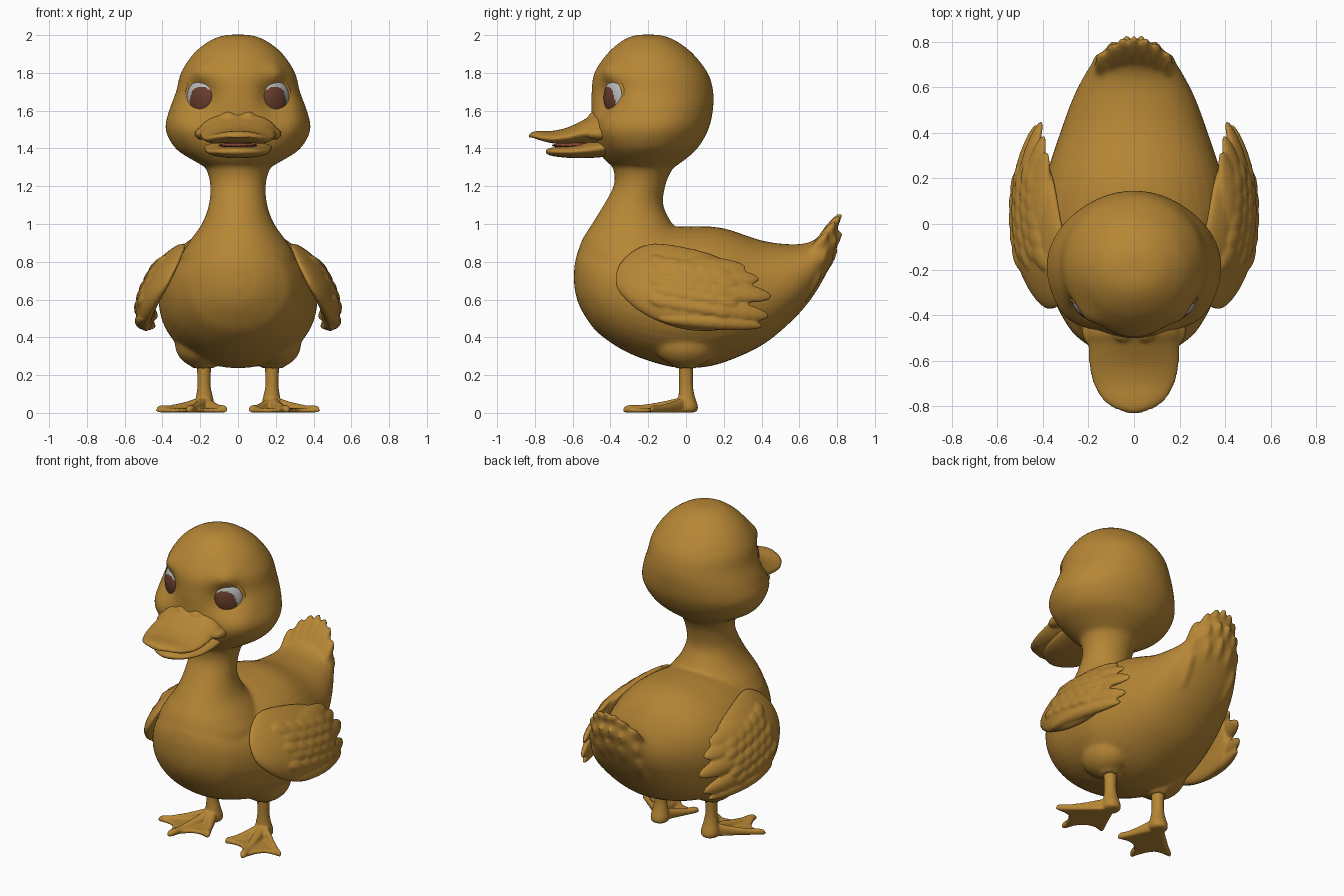
import bpy, bmesh, math
from mathutils import Vector, Matrix

if "Cube" in bpy.data.objects:
    bpy.data.objects.remove(bpy.data.objects["Cube"])


def material(name, rgb):
    m = bpy.data.materials.new(name)
    m.use_nodes = True
    m.diffuse_color = (*rgb, 1)
    m.node_tree.nodes["Principled BSDF"].inputs["Base Color"].default_value = (*rgb, 1)
    return m


GOLD = material("golden yellow", (0.47, 0.24, 0.036))
WHITE = material("eye white", (0.47, 0.47, 0.48))
BROWN = material("iris brown", (0.14, 0.048, 0.024))
RED = material("mouth red", (0.28, 0.07, 0.04))
DARK = material("nostril brown", (0.1, 0.045, 0.012))


def finish(bm, name, mats=(GOLD,), mirror=False, fuse=0, relax=4):
    """Turn a bmesh into a smooth object, optionally fused into one skin and mirrored."""
    bmesh.ops.recalc_face_normals(bm, faces=bm.faces)
    for f in bm.faces:
        f.smooth = True
    me = bpy.data.meshes.new(name)
    bm.to_mesh(me)
    bm.free()
    for m in mats:
        me.materials.append(m)
    ob = bpy.data.objects.new(name, me)
    bpy.context.collection.objects.link(ob)
    if fuse:
        mod = ob.modifiers.new("Fuse", 'REMESH')
        mod.mode, mod.voxel_size, mod.use_smooth_shade = 'VOXEL', fuse, True
        mod = ob.modifiers.new("Relax", 'SMOOTH')
        mod.factor, mod.iterations = 0.5, relax
    if mirror:
        ob.modifiers.new("Mirror", 'MIRROR').use_mirror_merge = False


def spline(rows, closed=False, steps=6):
    """Catmull-Rom interpolation through tuples."""
    n, out = len(rows), []
    pick = lambda i: rows[i % n] if closed else rows[min(max(i, 0), n - 1)]
    for i in range(n if closed else n - 1):
        for k in range(steps):
            t = k / steps
            out.append(tuple(
                0.5 * (2 * b + (c - a) * t + (2 * a - 5 * b + 4 * c - d) * t * t
                       + (3 * b - a - 3 * c + d) * t ** 3)
                for a, b, c, d in zip(pick(i - 1), pick(i), pick(i + 1), pick(i + 2))))
    return out if closed else out + [rows[-1]]


def bridge(bm, rings):
    for r, s in zip(rings, rings[1:]):
        for i in range(len(r)):
            j = (i + 1) % len(r)
            bm.faces.new((r[i], r[j], s[j], s[i]))
    bm.faces.new(rings[0])
    bm.faces.new(rings[-1])


def loft(bm, axis, rows, seg=40, power=1.0):
    """Rows are (place on axis, centre x, other centre, radius x, other radius)."""
    rings = []
    for t, cx, co, rx, ro in spline(rows):
        ring = []
        for i in range(seg):
            a = math.tau * i / seg
            x = cx + rx * math.cos(a)
            o = co + ro * math.copysign(abs(math.sin(a)) ** power, math.sin(a))
            ring.append(bm.verts.new((x, o, t) if axis == 'z' else (x, t, o)))
        rings.append(ring)
    bridge(bm, rings)
    return [v for r in rings for v in r]


def ellipsoid(bm, centre, radii, rot=Matrix.Identity(3), seg=20):
    mat = Matrix.Translation(centre) @ rot.to_4x4() @ Matrix.Diagonal((*radii, 1))
    return bmesh.ops.create_uvsphere(bm, u_segments=seg, v_segments=seg * 2 // 3,
                                     radius=1, matrix=mat)["verts"]


# Body, neck and head fused into one skin
bm = bmesh.new()
loft(bm, 'y', [(-.592, 0, .72, .04, .05), (-.57, 0, .72, .13, .14), (-.52, 0, .70, .22, .21),
               (-.45, 0, .67, .29, .26), (-.3, 0, .635, .365, .32), (-.1, 0, .615, .41, .367),
               (.05, 0, .613, .42, .375), (.2, 0, .622, .39, .355), (.4, 0, .635, .325, .278),
               (.55, 0, .685, .27, .208), (.65, 0, .745, .22, .158), (.72, 0, .82, .175, .125),
               (.77, 0, .9, .125, .1), (.8, 0, .95, .06, .06)], power=0.92)
loft(bm, 'z', [(.6, 0, -.26, .32, .3), (.8, 0, -.275, .31, .3), (.9, 0, -.275, .262, .282),
               (1.0, 0, -.285, .192, .213), (1.1, 0, -.278, .155, .158),
               (1.2, 0, -.247, .147, .137), (1.28, 0, -.23, .164, .152),
               (1.36, 0, -.22, .21, .2)])
head = loft(bm, 'z', [(1.29, 0, -.22, .15, .14), (1.33, 0, -.22, .225, .2),
                      (1.4, 0, -.205, .33, .265), (1.5, 0, -.19, .383, .308),
                      (1.6, 0, -.18, .365, .322), (1.7, 0, -.178, .328, .322),
                      (1.8, 0, -.185, .302, .3), (1.9, 0, -.19, .237, .228),
                      (1.96, 0, -.195, .165, .157), (1.99, 0, -.198, .105, .1),
                      (2.002, 0, -.2, .05, .05)], seg=64)
for v in head:  # eye sockets, cheeks and brows
    side = math.copysign(1, v.co.x)
    near = lambda x, y, z, r: math.exp(-((v.co - Vector((x * side, y, z))).length / r) ** 2)
    dent, cheek, brow = near(.2, -.42, 1.67, .1), near(.27, -.38, 1.51, .1), near(.2, -.4, 1.8, .06)
    v.co += Vector((-.45 * side, .9, 0)) * (.055 * dent - .026 * brow)
    v.co += Vector((.4 * side, -.9, 0)) * .025 * cheek
for s in (1, -1):  # thighs with a ruffle of down above each leg
    ellipsoid(bm, (.2 * s, 0, .365), (.135, .17, .125))
    for i in range(8):
        a = math.tau * i / 8
        ellipsoid(bm, ((.183 + .046 * math.cos(a)) * s, .046 * math.sin(a), .258),
                  (.02, .02, .028), seg=12)
# Tail feathers in three overlapping rows
for tip_y, tip_z, spread, count in [(.825, 1.06, .15, 7), (.83, .97, .16, 6), (.8, .87, .16, 5)]:
    for i in range(count):
        x = spread * (2 * i / (count - 1) - 1)
        tip = Vector((x, tip_y - 3.2 * x * x, tip_z - 4.5 * x * x))
        base = Vector((x * .85, tip.y - .15, tip.z - .21))
        rot = (tip - base).to_track_quat('Y', 'Z').to_matrix()
        ellipsoid(bm, (tip + base) / 2, (.032, (tip - base).length / 2, .03), rot)
finish(bm, "body", fuse=.0125, relax=6)

# Upper bill with an arched lip, a soft bridge and the puffed corners of the smile
bm = bmesh.new()
lip = loft(bm, 'y', [(-.38, 0, 1.5, .19, .085), (-.47, 0, 1.5, .205, .092),
                     (-.53, 0, 1.484, .2, .074), (-.62, 0, 1.462, .198, .052),
                     (-.7, 0, 1.452, .18, .042), (-.77, 0, 1.457, .14, .036),
                     (-.81, 0, 1.462, .088, .027), (-.832, 0, 1.464, .025, .012)], power=1.25)
for v in lip:
    if v.co.z < 1.45:
        v.co.z += .022 * max(0, 1 - (v.co.x / .13) ** 2)
for s in (1, -1):
    ellipsoid(bm, (.19 * s, -.455, 1.478), (.04, .08, .032))
    ellipsoid(bm, (.05 * s, -.455, 1.563), (.052, .065, .04))
finish(bm, "upper_bill", fuse=.009, relax=6)

# Lower bill, tongue and nostrils
bm = bmesh.new()
loft(bm, 'y', [(-.38, 0, 1.41, .18, .05), (-.5, 0, 1.393, .175, .043), (-.6, 0, 1.383, .158, .034),
               (-.69, 0, 1.382, .11, .025), (-.73, 0, 1.383, .05, .016),
               (-.742, 0, 1.383, .01, .005)])
finish(bm, "lower_bill")
bm = bmesh.new()
ellipsoid(bm, (0, -.58, 1.416), (.1, .13, .016))
finish(bm, "tongue", (RED,))
bm = bmesh.new()
ellipsoid(bm, (.053, -.55, 1.533), (.011, .012, .009))
finish(bm, "nostrils", (DARK,), mirror=True)

# Eyes: the iris sits low and towards the bill
turn = Matrix.Rotation(math.radians(35), 3, 'Z')
eye_spot = Vector((.194, -.373, 1.668))
bm = bmesh.new()
ellipsoid(bm, eye_spot, (.088, .046, .098), turn, 60)
for f in bm.faces:
    p = turn.transposed() @ (f.calc_center_median() - eye_spot)
    f.material_index = int(((p.x + .022) / .07) ** 2 + ((p.z + .02) / .08) ** 2 < 1)
finish(bm, "eyes", (WHITE, BROWN), mirror=True)

# Eyelid rims, set back into the sockets
bm = bmesh.new()
rings = []
for i in range(40):
    a = math.tau * i / 40
    out = Vector((math.cos(a) * .086, 0, math.sin(a) * .096))
    rings.append([bm.verts.new(eye_spot + turn @ (
        out * (1.05 + .14 * math.cos(b)) + Vector((0, .018 * math.sin(b) - .002, 0))))
        for b in [math.tau * k / 10 for k in range(10)]])
for r, s in zip(rings, rings[1:] + rings[:1]):
    for k in range(10):
        bm.faces.new((r[k], r[k - 1], s[k - 1], s[k]))
finish(bm, "eyelids", mirror=True)


# Wings: a padded shape and feathers draped over one curved surface
def wing_x(y, z):
    return .545 - 1.2 * (z - .5) ** 2 - .5 * (y - .02) ** 2


def feather(bm, base, tip, width, thick, lift):
    base, tip = Vector(base), Vector(tip)
    mid, half = (base + tip) / 2, (tip - base) / 2
    perp = half.orthogonal().normalized()
    for v in ellipsoid(bm, (0, 0, 0), (1, 1, 1), seg=18):
        p = mid + half * v.co.z + perp * width * v.co.y
        v.co = (wing_x(*p) + lift + thick * v.co.x, *p)


bm = bmesh.new()
outline = spline([(-.375, .7), (-.335, .81), (-.2, .893), (0, .875), (.2, .81), (.3, .7),
                  (.3, .54), (.2, .445), (0, .44), (-.2, .51), (-.33, .61)], True, 5)
rings = []
for k in range(1, 32):
    a = math.pi * k / 32
    rings.append([])
    for y, z in outline:
        t = math.sin(a) ** .7
        y, z = -.03 + (y + .03) * t, .66 + (z - .66) * t
        rings[-1].append(bm.verts.new((wing_x(y, z) - .05 + .052 * math.cos(a), y, z)))
bridge(bm, rings)
for base, tip, width in [((-.1, .79), (.32, .765), .05), ((-.05, .75), (.39, .705), .05),
                         ((-.05, .68), (.455, .615), .057), ((-.06, .59), (.44, .51), .055),
                         ((-.15, .5), (.41, .46), .038)]:
    feather(bm, base, tip, width, .032, -.028)
for i in range(5):  # small covering feathers
    for j in range(5):
        y, z = -.13 + .08 * i + .035 * (j % 2), .8 - .052 * j - .014 * i
        feather(bm, (y - .07, z + .02), (y + .045, z - .015), .03, .016, -.005)
finish(bm, "wings", mirror=True, fuse=.008, relax=4)

# Legs and webbed feet in one skin
bm = bmesh.new()
loft(bm, 'z', [(.32, .18, 0, .06, .06), (.25, .18, 0, .04, .04), (.15, .18, 0, .035, .037),
               (.09, .178, .003, .044, .043), (.04, .178, .008, .054, .054),
               (.012, .178, .008, .05, .052), (.002, .178, .008, .03, .03)], seg=24)
toes = [(.07, -.22), (.26, -.333), (.425, -.19)]
for tx, ty in toes:
    at = lambda t: (ty * t, .18 + (tx - .18) * t)
    loft(bm, 'y', [(*at(0), .045, .038, .045), (*at(.35), .032, .03, .03),
                   (*at(.7), .022, .023, .021), (*at(.92), .021, .022, .02),
                   (*at(1), .014, .01, .01)], seg=16)
web = [(.18, .03), toes[0], (.125, -.205), (.175, -.215), (.22, -.26), toes[1],
       (.295, -.24), (.325, -.2), (.365, -.19), toes[2]]
face = bm.faces.new([bm.verts.new((x, y, .003)) for x, y in web])
top = bmesh.ops.extrude_face_region(bm, geom=[face])["geom"]
bmesh.ops.translate(bm, vec=(0, 0, .022), verts=[g for g in top if isinstance(g, bmesh.types.BMVert)])
finish(bm, "legs_and_feet", mirror=True, fuse=.007, relax=3)
